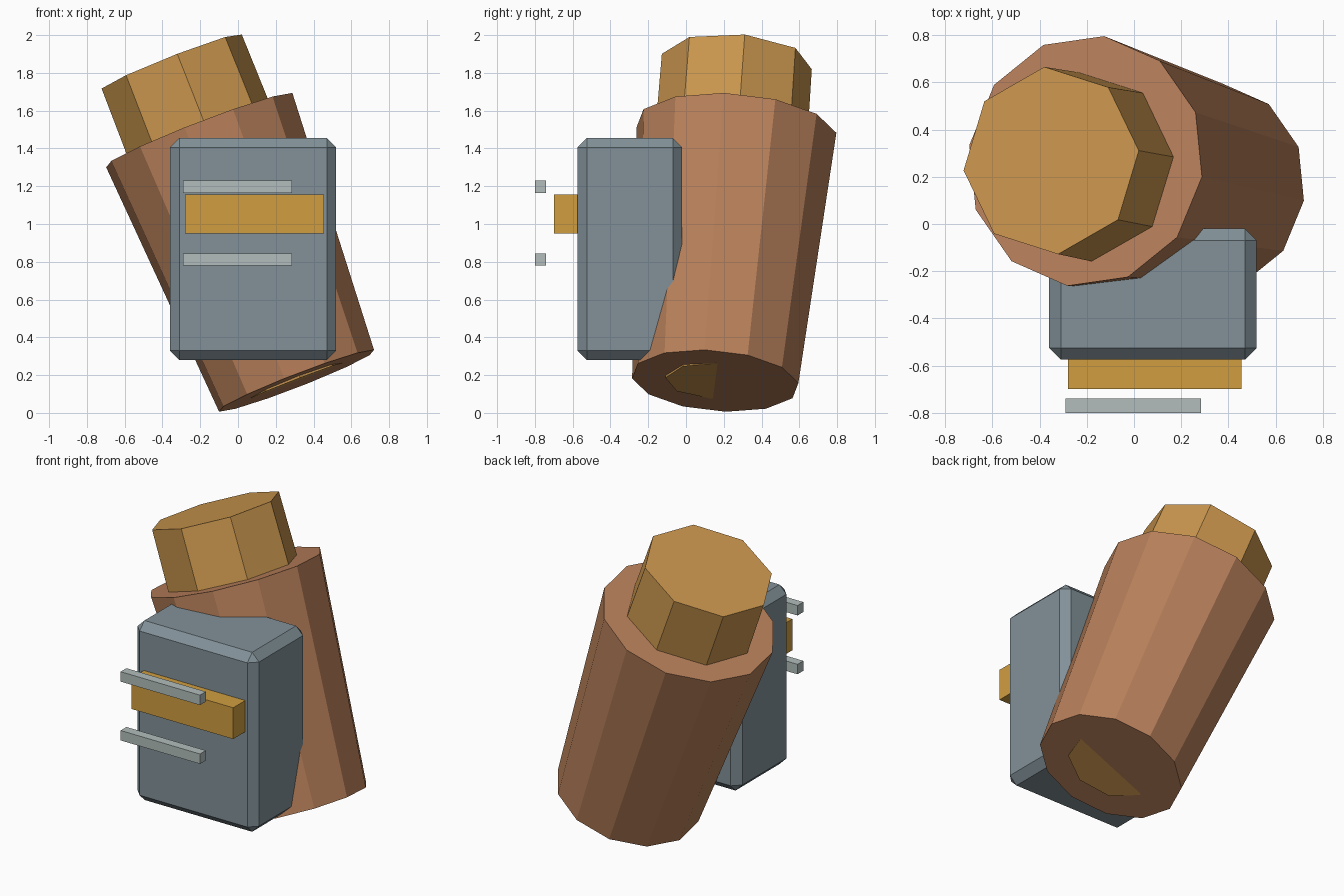
import bpy, bmesh, math
from mathutils import Vector, Matrix

if "Cube" in bpy.data.objects:
    bpy.data.objects.remove(bpy.data.objects["Cube"])


def srgb(r, g, b):
    lin = [((c / 255 + 0.055) / 1.055) ** 2.4 for c in (r, g, b)]
    return (*lin, 1.0)


def material(name, rgb):
    m = bpy.data.materials.new(name)
    m.diffuse_color = srgb(*rgb)
    m.use_nodes = True
    m.node_tree.nodes["Principled BSDF"].inputs["Base Color"].default_value = m.diffuse_color
    return m


BROWN = material("copper brown", (184, 128, 90))
OCHRE = material("ochre", (202, 150, 78))
AMBER = material("amber", (208, 158, 64))
STEEL = material("steel grey", (130, 145, 152))
PALE = material("pale grey", (178, 190, 188))


def finish(name, bm, mat):
    bmesh.ops.recalc_face_normals(bm, faces=bm.faces)
    me = bpy.data.meshes.new(name)
    bm.to_mesh(me)
    bm.free()
    me.materials.append(mat)
    ob = bpy.data.objects.new(name, me)
    bpy.context.collection.objects.link(ob)
    return ob


def barrel(name, bottom, top, r_bottom, r_top, sides, phase, mat):
    """Flat-capped tapered prism between two points."""
    bottom, top = Vector(bottom), Vector(top)
    n = (top - bottom).normalized()
    u = (Vector((1, 0, 0)) - n * n.x).normalized()
    v = n.cross(u)
    bm = bmesh.new()
    rings = []
    for c, r in ((bottom, r_bottom), (top, r_top)):
        ring = []
        for i in range(sides):
            a = math.radians(phase) + i * math.tau / sides
            ring.append(bm.verts.new(c + r * (u * math.cos(a) + v * math.sin(a))))
        rings.append(ring)
        bm.faces.new(ring)
    for i in range(sides):
        j = (i + 1) % sides
        bm.faces.new((rings[0][i], rings[0][j], rings[1][j], rings[1][i]))
    return finish(name, bm, mat)


def box(name, lo, hi, mat, chamfer=0):
    lo, hi = Vector(lo), Vector(hi)
    bm = bmesh.new()
    bmesh.ops.create_cube(bm, size=1, matrix=Matrix.Translation((lo + hi) / 2)
                          @ Matrix.Diagonal((*(hi - lo), 1)))
    if chamfer:
        bmesh.ops.bevel(bm, geom=bm.edges[:], offset=chamfer, segments=1,
                        affect='EDGES', profile=0.5)
    return finish(name, bm, mat)


# Leaning tapered body and its narrower cap
barrel("body", (0.31, 0.155, 0.17), (-0.205, 0.267, 1.497), 0.445, 0.535, 12, -9, BROWN)
barrel("cap", (-0.17, 0.235, 1.40), (-0.351, 0.269, 1.86), 0.405, 0.40, 8, 4.5, OCHRE)

# Slightly tilted disc whose front half shows through the base
barrel("base_inlay", (0.31, 0.155, 0.17), (0.2743, 0.158, 0.2626), 0.265, 0.265, 8, 4.5, OCHRE)

# Chamfered front case with a bar and two floating rails
box("front_case", (-0.36, -0.575, 0.28), (0.52, -0.02, 1.455), STEEL, 0.05)
box("front_bar", (-0.28, -0.70, 0.95), (0.455, -0.55, 1.155), AMBER)
for label, z in (("upper_rail", 1.165), ("lower_rail", 0.78)):
    box(label, (-0.29, -0.80, z), (0.285, -0.74, z + 0.065), PALE)
